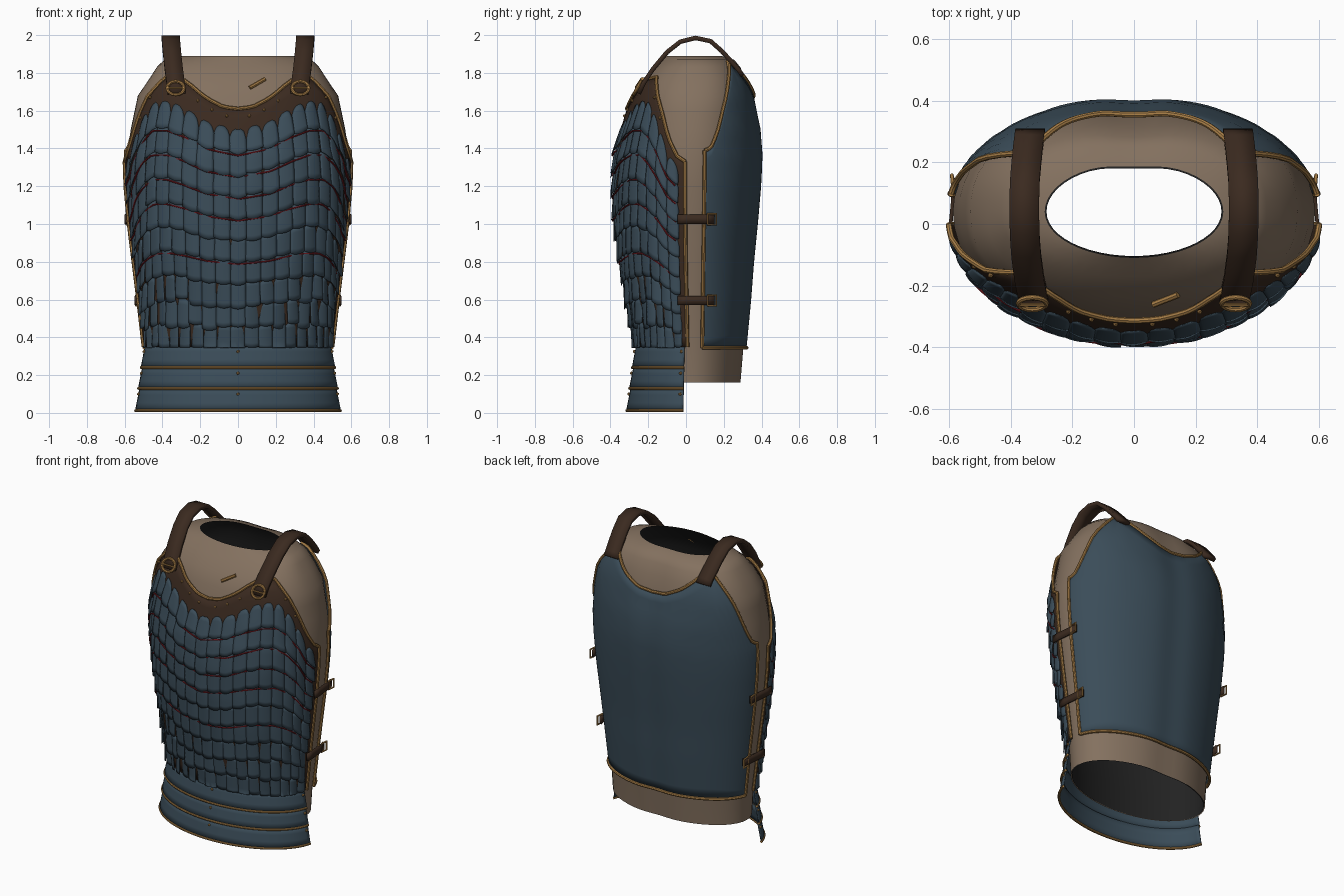
import bpy, bmesh, math, random
from mathutils import Vector

if "Cube" in bpy.data.objects:
    bpy.data.objects.remove(bpy.data.objects["Cube"])

random.seed(4)
CY = 0.04  # depth of the torso axis


def material(name, rgb):
    m = bpy.data.materials.new(name)
    m.diffuse_color = (*rgb, 1)
    m.use_nodes = True
    m.node_tree.nodes["Principled BSDF"].inputs["Base Color"].default_value = m.diffuse_color
    return m


CLOTH = material("tan_cloth", (0.23, 0.165, 0.115))
LINING = material("dark_lining", (0.016, 0.016, 0.016))
STEEL = material("blue_steel", (0.043, 0.073, 0.099))
LEATHER = material("dark_leather", (0.043, 0.023, 0.014))
BRASS = material("brass", (0.40, 0.215, 0.065))
RED = material("red_cord", (0.20, 0.012, 0.017))

# torso sections: height, half width, front y, back y
ROWS = [(0.16, .475, -.24, .30), (.34, .485, -.25, .315), (.6, .515, -.295, .34),
        (.8, .54, -.333, .355), (1.0, .565, -.358, .375), (1.2, .583, -.368, .392),
        (1.36, .588, -.362, .4), (1.5, .568, -.33, .388), (1.6, .547, -.3, .365),
        (1.68, .53, -.275, .35), (1.76, .475, -.235, .325), (1.83, .43, -.17, .295),
        (1.87, .39, -.13, .265), (1.89, .29, -.11, .20)]
# upper outlines by angle from the centre line
FRONT_TOP = [(0, 1.61), (8, 1.62), (16, 1.66), (27, 1.73), (34, 1.765), (49, 1.78), (56, 1.69),
             (64, 1.58), (71, 1.45), (78, 1.36), (84, 1.33)]
BACK_TOP = [(0, 1.67), (10, 1.68), (22, 1.73), (36, 1.81), (47, 1.865), (55, 1.76), (64, 1.6),
            (71, 1.47), (76, 1.40), (81, 1.39)]
SCALE_TOP = [(0, 1.50), (16, 1.54), (28, 1.61), (38, 1.65), (48, 1.65), (56, 1.59),
             (64, 1.49), (71, 1.37), (82, 1.28)]


def lookup(table, v):
    """Linear interpolation over rows keyed by their first value."""
    v = min(max(v, table[0][0]), table[-1][0])
    for r, s in zip(table, table[1:]):
        if v <= s[0]:
            t = (v - r[0]) / (s[0] - r[0])
            return [p + (q - p) * t for p, q in zip(r[1:], s[1:])]


def top(table, a):
    return lookup(table, abs(a))[0]


def surf(a, z, off=0.0, back=False):
    """Point on the torso, a in degrees from the front (or back) centre line."""
    rx, yf, yb = lookup(ROWS, z)
    p = 2 + (0.55 if back else 0.45) * min(max((z - 1.4) / 0.36, 0), 1)
    p += (2 - p) * min(max((z - 1.84) / 0.05, 0), 1)
    s, c = math.sin(math.radians(a)), math.cos(math.radians(a))
    k = (abs(s) ** p + abs(c) ** p) ** (-1 / p)
    x = (rx + off) * s * k
    if back:
        dimple = 0.014 * math.exp(-(x / 0.1) ** 2)
        return Vector((x, CY + (yb - CY + off - dimple) * c * k, z))
    return Vector((x, CY - (CY - yf + off) * c * k, z))


def finish(ob, mat, angle=40):
    ob.data.materials.clear()
    ob.data.materials.append(mat)
    bpy.ops.object.select_all(action='DESELECT')
    ob.select_set(True)
    bpy.context.view_layer.objects.active = ob
    bpy.ops.object.shade_smooth_by_angle(angle=math.radians(angle))
    return ob


def from_bmesh(name, bm, mat, thick=0, angle=40):
    bmesh.ops.recalc_face_normals(bm, faces=bm.faces)
    me = bpy.data.meshes.new(name)
    bm.to_mesh(me)
    bm.free()
    ob = bpy.data.objects.new(name, me)
    bpy.context.collection.objects.link(ob)
    if thick:
        m = ob.modifiers.new("thickness", 'SOLIDIFY')
        m.thickness, m.offset = thick, 0
    return finish(ob, mat, angle)


def grid(bm, pts, wrap=False):
    rows = [[bm.verts.new(p) for p in r] for r in pts]
    for r, s in zip(rows, rows[1:]):
        n = len(r)
        for i in range(n if wrap else n - 1):
            j = (i + 1) % n
            bm.faces.new((r[i], r[j], s[j], s[i]))


def tube(name, paths, mat, radius, cyclic=False, res=2):
    cu = bpy.data.curves.new(name, 'CURVE')
    cu.dimensions = '3D'
    cu.bevel_depth, cu.bevel_resolution, cu.use_fill_caps = radius, res, True
    for path in paths:
        sp = cu.splines.new('POLY')
        sp.points.add(len(path) - 1)
        sp.use_cyclic_u = cyclic
        for p, q in zip(sp.points, path):
            p.co = (*q, 1)
    ob = bpy.data.objects.new(name, cu)
    bpy.context.collection.objects.link(ob)
    bpy.ops.object.select_all(action='DESELECT')
    ob.select_set(True)
    bpy.context.view_layer.objects.active = ob
    bpy.ops.object.convert(target='MESH')
    return finish(bpy.context.object, mat)


def span(a, b, n):
    return [a + (b - a) * i / n for i in range(n + 1)]


# cloth torso, open at neck and waist, with a dark lining inside
for name, off, mat in (("cloth_torso", 0, CLOTH), ("torso_lining", -.006, LINING)):
    bm = bmesh.new()
    grid(bm, [[surf(a, r[0], off) for a in span(-90, 90, 24)]
              + [surf(a, r[0], off, True) for a in span(90, -90, 24)[1:-1]] for r in ROWS], True)
    from_bmesh(name, bm, mat)


# leather front base and steel back plate
def plate(name, table, edge, bottom, off, back, mat):
    bm = bmesh.new()
    angles = span(-edge, edge, 56)
    grid(bm, [[surf(a, bottom + (top(table, a) - bottom) * t, off, back) for a in angles]
              for t in span(0, 1, 22)])
    from_bmesh(name, bm, mat, 0.008)
    upper = [surf(a, top(table, a), off + .005, back) for a in angles]
    sides = [[surf(s * edge, z, off + .005, back) for z in span(bottom, top(table, edge), 14)]
             for s in (-1, 1)]
    lower = [surf(a, bottom, off + .005, back) for a in angles]
    tube(name + "_trim", [upper] + sides + ([lower] if back else []), BRASS, 0.010)


plate("leather_front", FRONT_TOP, 84, .35, .012, False, LEATHER)
plate("back_plate", BACK_TOP, 81, .345, .012, True, STEEL)

# rows of overlapping steel scales
COLS, NROWS, EDGE = 19, 10, 79
STEP = 2 * EDGE / COLS


def row_z(a, t):
    hi = top(SCALE_TOP, a)
    return hi + (0.35 - hi) * t


bm = bmesh.new()
for r in range(NROWS):
    wild = 1 if r < 7 else 2.2          # looser hang near the waist
    for c in range(COLS):
        mid = -EDGE + STEP * (c + .5)
        tilt, drop = random.uniform(-.003, .004) * wild, random.uniform(-.008, .008) * wild
        lean = random.uniform(-.004, .004) * wild
        pts = []
        for v in span(0, 1, 5):
            line = []
            for u in span(-1, 1, 6):
                a = mid + u * STEP * .52
                z = row_z(a, (r + v * 1.16) / NROWS)
                z -= (.05 if r == 0 else .015) * (1 - v) * abs(u) ** 3 + drop * v
                z = max(z + .010 * v * u * u, .345)
                line.append(surf(a, z, .014 + .013 * v + tilt * v + lean * u + .005 * (1 - u * u)))
            pts.append(line)
        grid(bm, pts)
from_bmesh("steel_scales", bm, STEEL, 0.003, 35)

# red lacing weaving through the scale rows
tube("red_lacing", [[surf(a, row_z(a, (r + .2) / NROWS),
                          .023 + .006 * math.sin(a * .16 + r * 2)) for a in span(-77, 77, 76)]
                    for r in (1, 2, 3, 4, 6)], RED, 0.0045, res=1)

# three flared waist bands with brass hems
hems = []
for i, (hi, lo) in enumerate(((.365, .24), (.245, .13), (.135, .012))):
    def band_point(a, z, extra=0):
        p = surf(a, .34, .010 + .046 * (.36 - z) / .35 + extra)
        return Vector((p.x, p.y, z))
    bm = bmesh.new()
    grid(bm, [[band_point(a, lo + (hi - lo) * t, .008 * (1 - t)) for a in span(-81, 81, 40)]
              for t in span(0, 1, 3)])
    from_bmesh("waist_band_%d" % (i + 1), bm, STEEL, 0.006)
    hems.append([band_point(a, lo, .008) for a in span(-81, 81, 40)])
tube("waist_band_hems", hems, BRASS, 0.008)

# rivets on the collar and waist bands
bm = bmesh.new()
spots = [surf(a, top(FRONT_TOP, a) - .045, .018) for a in (-62, -54, -22, -14, -6, 6, 14, 22, 54, 62)]
for z in (.325, .21, .10):
    for a in (-78, 0, 78):
        p = surf(a, .34, .019 + .046 * (.36 - z) / .35)
        spots.append(Vector((p.x, p.y, z)))
for p in spots:
    ret = bmesh.ops.create_icosphere(bm, subdivisions=1, radius=.009)
    bmesh.ops.translate(bm, verts=ret['verts'], vec=p)
from_bmesh("rivets", bm, BRASS)

# shoulder straps: centre x, y, z
STRAP = [(.325, -.25, 1.69), (.33, -.225, 1.745), (.34, -.175, 1.82), (.35, -.10, 1.91),
         (.355, -.03, 1.965), (.356, .05, 1.985), (.355, .13, 1.968), (.35, .19, 1.915),
         (.345, .24, 1.86), (.34, .28, 1.815), (.337, .30, 1.785)]
for side, s in (("left", 1), ("right", -1)):
    bm = bmesh.new()
    grid(bm, [[(s * (x + d), y, z) for d in (-.048, .048)] for x, y, z in STRAP])
    from_bmesh(side + "_shoulder_strap", bm, LEATHER, 0.024)
    # ring buckle at the strap foot, leaning with the chest
    ring = [Vector((s * .33 + .045 * math.cos(t), -.258 + .02 * math.sin(t), 1.72 + .036 * math.sin(t)))
            for t in span(0, 2 * math.pi, 16)[:-1]]
    bar = [Vector((s * .33 + d, -.262, 1.72)) for d in (-.045, .045)]
    tube(side + "_shoulder_ring", [ring], BRASS, 0.009, True)
    tube(side + "_shoulder_pin", [bar], BRASS, 0.006)
    # side closing straps with square buckles
    for n, z in (("upper", 1.025), ("lower", .595)):
        rx = lookup(ROWS, z)[0]
        bm = bmesh.new()
        grid(bm, [[(s * (rx + o), y, z + h) for h in (-.024, .024)]
                  for y, o in ((-.045, .028), (.0, .028), (.06, .022), (.11, .018), (.15, .01))])
        from_bmesh("%s_%s_side_strap" % (side, n), bm, LEATHER, 0.012)
        buckle = [Vector((s * (rx + o), y, z + h)) for y, o, h in
                  ((.115, .02, -.028), (.16, .024, -.028), (.16, .024, .028), (.115, .02, .028))]
        tube("%s_%s_side_buckle" % (side, n), [buckle], BRASS, 0.006, True)

# small toggle on the chest cloth
tube("chest_toggle", [[surf(7, 1.722, .008), surf(17, 1.768, .008)]], BRASS, 0.011)
